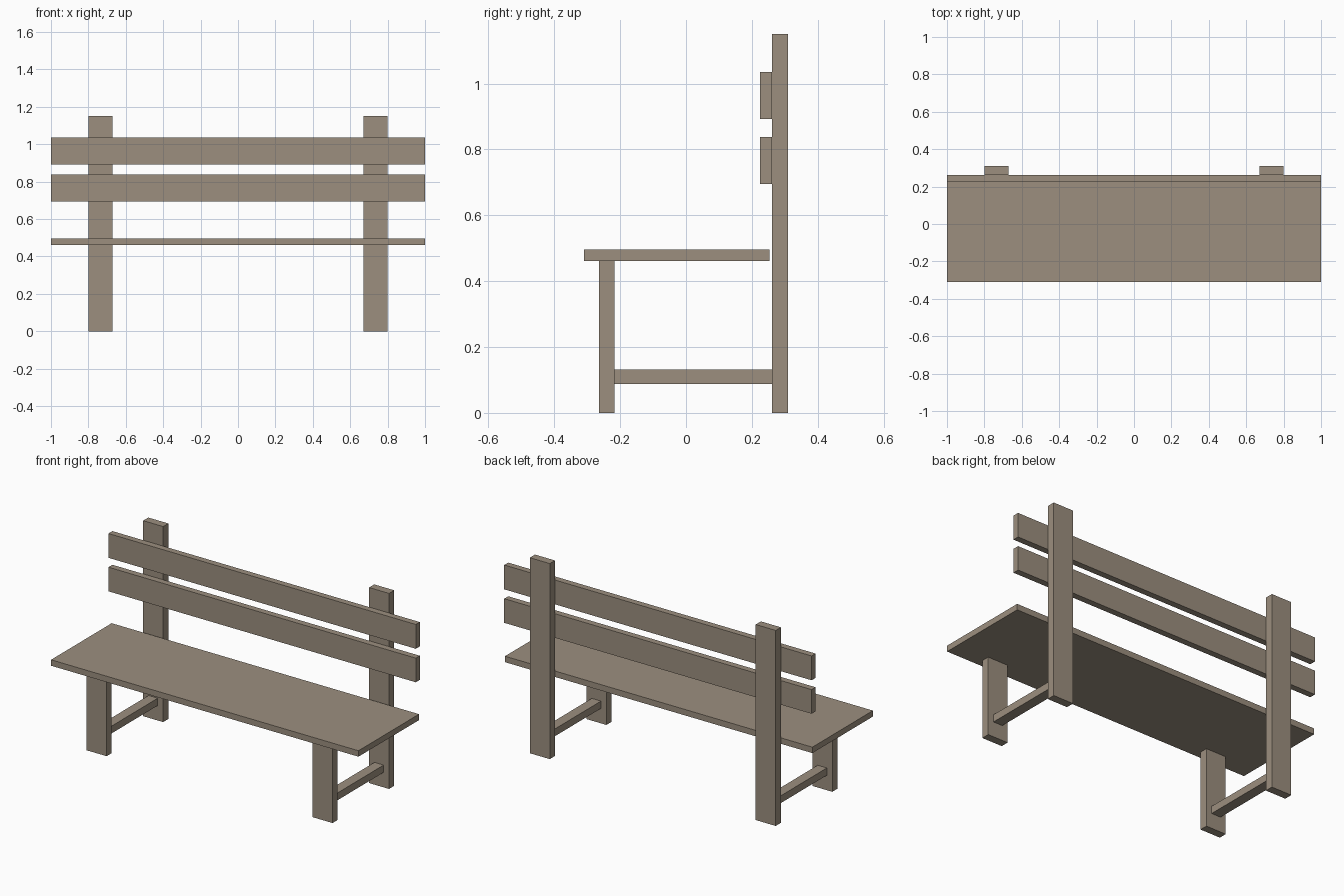
import bpy
import bmesh

if "Cube" in bpy.data.objects:
    bpy.data.objects.remove(bpy.data.objects["Cube"])

wood = bpy.data.materials.new("weathered_wood")
wood.diffuse_color = (0.333, 0.275, 0.212, 1)
wood.use_nodes = True
wood.node_tree.nodes["Principled BSDF"].inputs["Base Color"].default_value = wood.diffuse_color


def box(name, x, y, z):
    """Box from (min, max) ranges on each axis."""
    bm = bmesh.new()
    bmesh.ops.create_cube(bm, size=1)
    for v in bm.verts:
        v.co = [r[0] if c < 0 else r[1] for c, r in zip(v.co, (x, y, z))]
    mesh = bpy.data.meshes.new(name)
    bm.to_mesh(mesh)
    bm.free()
    mesh.materials.append(wood)
    obj = bpy.data.objects.new(name, mesh)
    bpy.context.collection.objects.link(obj)
    return obj


# Seat board and two back slats
box("seat", (-1, 1), (-0.309, 0.254), (0.461, 0.496))
box("lower_back_slat", (-1, 1), (0.224, 0.261), (0.695, 0.837))
box("upper_back_slat", (-1, 1), (0.224, 0.261), (0.892, 1.035))

# Each end frame: tall back post, short front leg and a stretcher between
for side, s in (("left", -1), ("right", 1)):
    leg_x = sorted((s * 0.67, s * 0.80))
    bar_x = sorted((s * 0.705, s * 0.765))
    box(f"{side}_back_post", leg_x, (0.261, 0.309), (0, 1.15))
    box(f"{side}_front_leg", leg_x, (-0.264, -0.217), (0, 0.461))
    box(f"{side}_stretcher", bar_x, (-0.217, 0.261), (0.088, 0.131))
